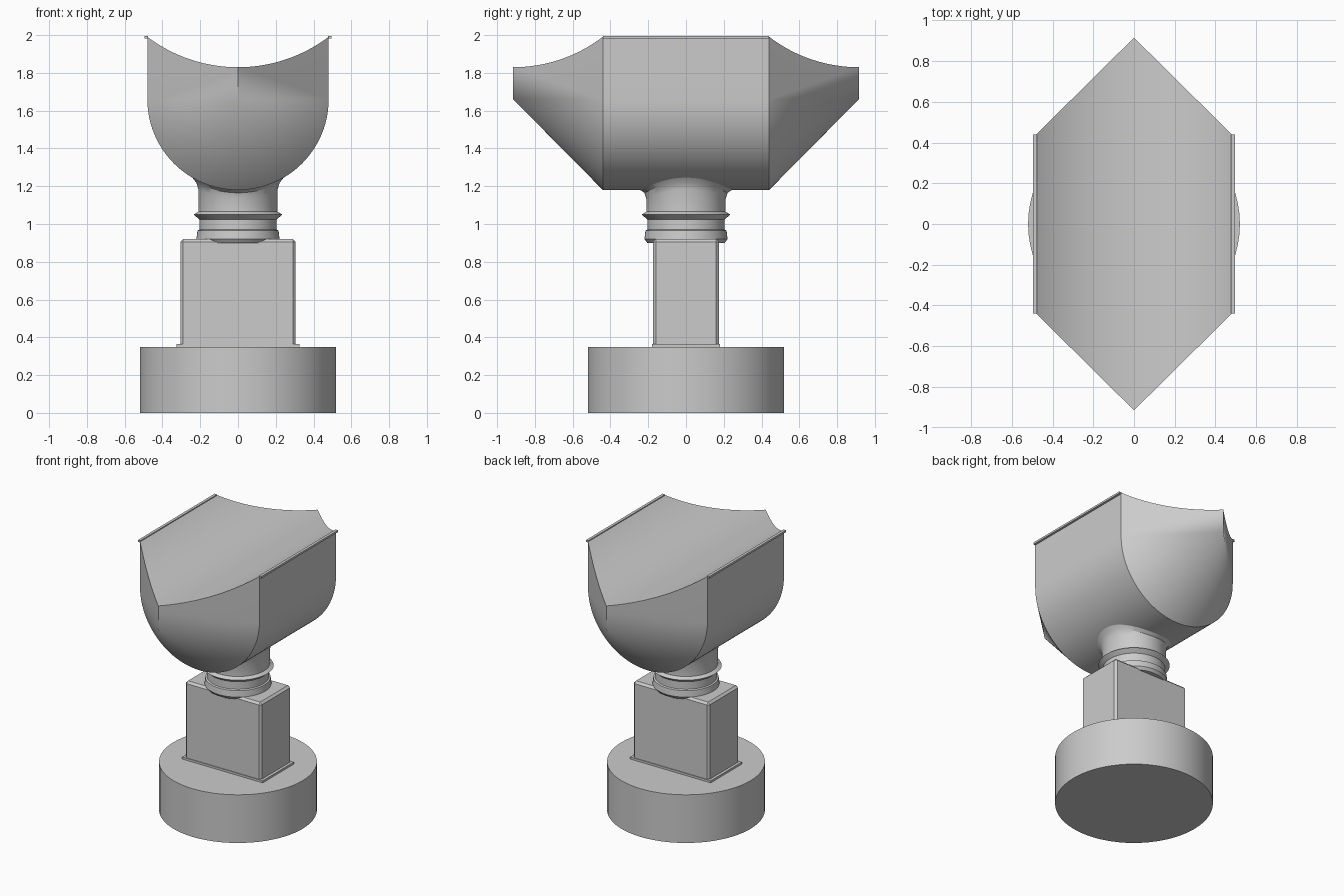
import bpy, bmesh, math
from math import sin, cos, pi, sqrt

if "Cube" in bpy.data.objects:
    bpy.data.objects.remove(bpy.data.objects["Cube"], do_unlink=True)

grey = bpy.data.materials.new("plain_grey")
grey.use_nodes = True
COLOUR = (0.6, 0.6, 0.6, 1)
grey.diffuse_color = COLOUR
grey.node_tree.nodes["Principled BSDF"].inputs["Base Color"].default_value = COLOUR

SIDES = 64
R, AXIS_Z = 0.48, 1.66       # head trough radius and axis height
SHOULDER, TIP = 0.44, 0.915  # head half lengths: straight part, pointed end
DISH_R, DISH_LOW = 0.795, 1.83


def finish(name, bm, angle=30):
    bmesh.ops.recalc_face_normals(bm, faces=bm.faces)
    mesh = bpy.data.meshes.new(name)
    bm.to_mesh(mesh)
    bm.free()
    mesh.materials.append(grey)
    obj = bpy.data.objects.new(name, mesh)
    bpy.context.collection.objects.link(obj)
    bpy.ops.object.select_all(action="DESELECT")
    obj.select_set(True)
    bpy.context.view_layer.objects.active = obj
    bpy.ops.object.shade_smooth_by_angle(angle=math.radians(angle))
    return obj


def belly(x):
    return AXIS_Z - sqrt(max(R * R - x * x, 0))


def dish(x):
    return DISH_LOW + DISH_R - sqrt(DISH_R ** 2 - x * x)


def lathe(name, rings):
    """Closed turned part; each ring is (radius, height function of x)."""
    bm = bmesh.new()
    loops = []
    for r, height in rings:
        angles = [2 * pi * i / SIDES for i in range(SIDES)]
        loops.append([bm.verts.new((r * cos(a), r * sin(a), height(r * cos(a)))) for a in angles])
    for low, high in zip(loops, loops[1:]):
        for i in range(SIDES):
            j = (i + 1) % SIDES
            bm.faces.new((low[i], low[j], high[j], high[i]))
    bm.faces.new(loops[0])
    bm.faces.new(loops[-1])
    return finish(name, bm)


def level(z):
    return lambda x: z


def box(name, size, centre, bevel=0.0):
    bm = bmesh.new()
    bmesh.ops.create_cube(bm, size=1)
    bmesh.ops.scale(bm, vec=size, verts=bm.verts)
    bmesh.ops.translate(bm, vec=centre, verts=bm.verts)
    if bevel:
        bmesh.ops.bevel(bm, geom=bm.edges[:], offset=bevel, segments=1, affect="EDGES")
    return finish(name, bm)


# Round base, its seam plate and the block post
lathe("round_base", [(0.52, level(0)), (0.52, level(0.35))])
box("post_foot", (0.65, 0.36, 0.02), (0, 0, 0.355))
box("post", (0.61, 0.35, 0.57), (0, 0, 0.635), 0.015)

# Neck: collar, ridge and a flare that follows the belly of the head
collar = [(0.205, 0.90), (0.22, 0.92), (0.215, 0.965), (0.205, 0.97),
          (0.205, 1.025), (0.235, 1.05), (0.21, 1.065)]
flare = [(0.21, 0.045), (0.22, 0.015), (0.25, -0.005)]
lathe("neck", [(r, level(z)) for r, z in collar]
      + [(r, lambda x, d=d: belly(x) - d) for r, d in flare])

# Head: round-bottomed trough with pointed ends and a dished top
bm = bmesh.new()
columns = 48
xs = [-R * cos(pi * i / columns) for i in range(columns + 1)]
under, top = {}, {}
for s in (-1, 1):
    under[s] = [bm.verts.new((x, s * SHOULDER, belly(x))) for x in xs]
    top[s] = [bm.verts.new((x, s * (TIP - (TIP - SHOULDER) * abs(x) / R), dish(x))) for x in xs]
    apex = bm.verts.new((0, s * TIP, AXIS_Z))
    half = columns // 2
    for i in range(columns):
        bm.faces.new((apex, under[s][i], under[s][i + 1]))
    bm.faces.new([apex, under[s][0]] + top[s][:half + 1])
    bm.faces.new([apex] + top[s][half:] + [under[s][-1]])
for i in range(columns):
    for rows in (under, top):
        bm.faces.new((rows[-1][i], rows[-1][i + 1], rows[1][i + 1], rows[1][i]))
for i in (0, -1):
    bm.faces.new((under[-1][i], under[1][i], top[1][i], top[-1][i]))
finish("head", bm)

# Thin lips along both long rims of the head
for side, name in ((-1, "right_rim_lip"), (1, "left_rim_lip")):
    box(name, (0.02, 2 * SHOULDER, 0.014), (side * 0.486, 0, 1.988))
